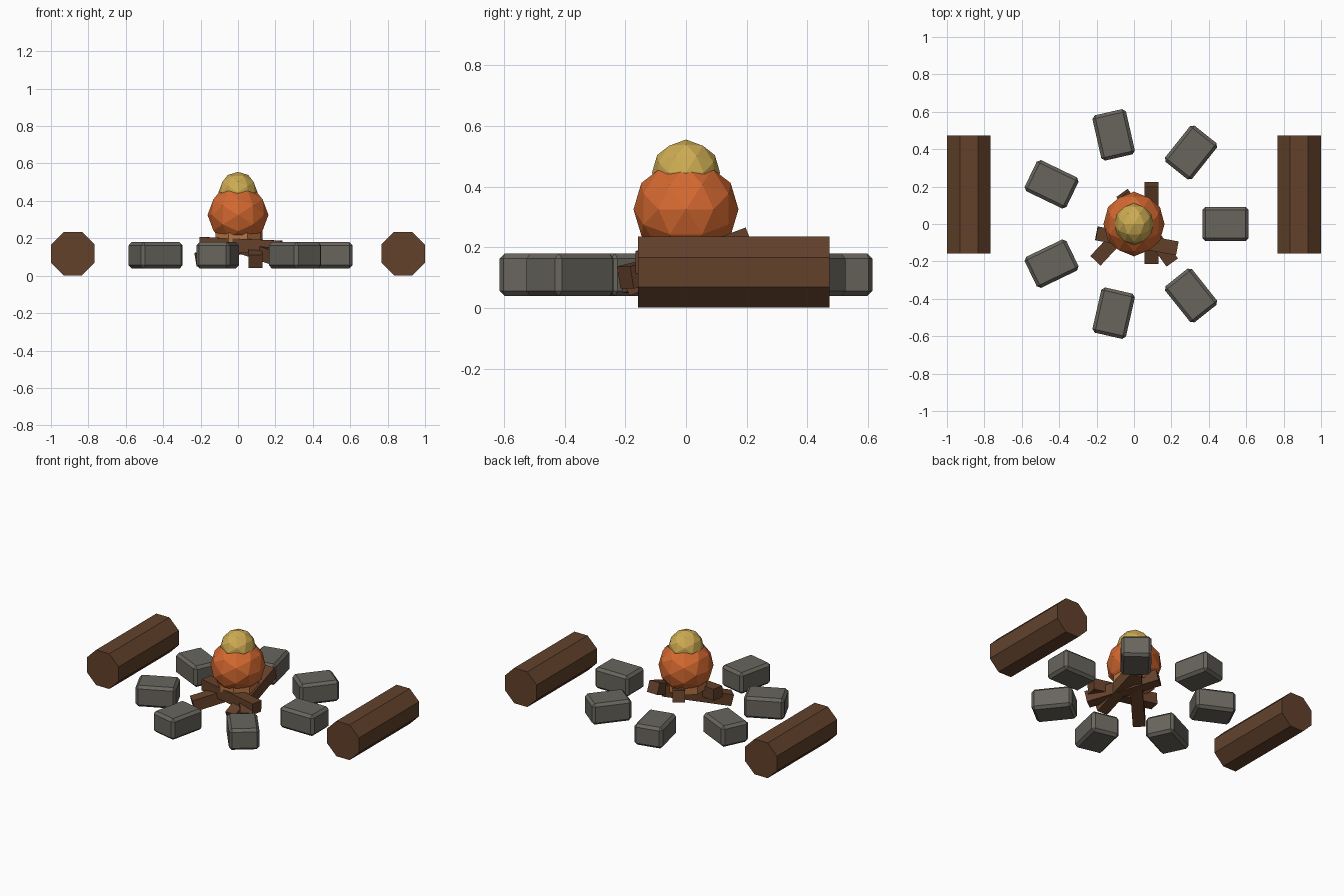
import bpy, bmesh, math
from mathutils import Vector, Matrix

if "Cube" in bpy.data.objects:
    bpy.data.objects.remove(bpy.data.objects["Cube"])


def material(name, rgb):
    m = bpy.data.materials.new(name)
    m.diffuse_color = (*rgb, 1)
    m.use_nodes = True
    m.node_tree.nodes["Principled BSDF"].inputs["Base Color"].default_value = m.diffuse_color
    return m


BARK = material("bark", (0.122, 0.053, 0.024))
WOOD = material("split_wood", (0.125, 0.052, 0.023))
EMBER = material("ember", (0.50, 0.18, 0.055))
STONE = material("stone", (0.14, 0.13, 0.11))
FLAME = material("flame_orange", (0.66, 0.14, 0.03))
TIP = material("flame_yellow", (0.61, 0.41, 0.085))


def finish(name, bm, mat, matrix=Matrix()):
    me = bpy.data.meshes.new(name)
    bm.transform(matrix)
    bm.to_mesh(me)
    bm.free()
    me.materials.append(mat)
    ob = bpy.data.objects.new(name, me)
    bpy.context.collection.objects.link(ob)
    return ob


def box(name, size, mat, matrix, bevel=0):
    bm = bmesh.new()
    bmesh.ops.create_cube(bm, size=1)
    bmesh.ops.scale(bm, vec=size, verts=bm.verts)
    if bevel:
        bmesh.ops.bevel(bm, geom=bm.edges[:], offset=bevel, segments=1,
                        affect='EDGES', profile=0.5)
    return finish(name, bm, mat, matrix)


def prism(name, sides, apothem, depth, mat, matrix):
    bm = bmesh.new()
    r = apothem / math.cos(math.pi / sides)
    bmesh.ops.create_cone(bm, cap_ends=True, segments=sides,
                          radius1=r, radius2=r, depth=depth,
                          matrix=Matrix.Rotation(math.pi / sides, 4, 'Z'))
    return finish(name, bm, mat, matrix)


def stick(name, a, b, t=0.075):
    a, b = Vector(a), Vector(b)
    d = b - a
    rot = d.to_track_quat('Y', 'Z').to_matrix().to_4x4()
    return box(name, (t, d.length, t), WOOD,
               Matrix.Translation((a + b) / 2) @ rot)


def flame(name, center, radii, mat):
    # icosahedron aligned to the axes, split once and pushed onto a sphere
    p = (1 + 5 ** 0.5) / 2
    bm = bmesh.new()
    for s in (-1, 1):
        for t in (-p, p):
            for v in ((0, t, s), (s, 0, t), (t, s, 0)):
                bm.verts.new(Vector(v).normalized())
    bmesh.ops.convex_hull(bm, input=bm.verts[:])
    bmesh.ops.subdivide_edges(bm, edges=bm.edges[:], cuts=1, use_grid_fill=True)
    for v in bm.verts:
        v.co.normalize()
    bmesh.ops.recalc_face_normals(bm, faces=bm.faces[:])
    bmesh.ops.scale(bm, vec=radii, verts=bm.verts)
    return finish(name, bm, mat, Matrix.Translation(center))


# Sitting logs
for side, x in (("left", -0.883), ("right", 0.883)):
    prism(side + "_seat_log", 8, 0.117, 0.632, BARK,
          Matrix.Translation((x, 0.157, 0.118)) @ Matrix.Rotation(math.pi / 2, 4, 'X'))

# Ring of stones
for i in range(7):
    turn = Matrix.Rotation(math.tau * i / 7, 4, 'Z')
    box(f"stone_{i + 1}", (0.248, 0.184, 0.14), STONE,
        turn @ Matrix.Translation((0.489, 0, 0.109)), bevel=0.017)

# Crossed firewood
for i, (a, b) in enumerate((
        ((0.093, -0.20, 0.075), (0.093, 0.21, 0.23)),
        ((-0.20, -0.19, 0.085), (0.09, 0.12, 0.19)),
        ((0.20, -0.20, 0.10), (-0.06, 0.16, 0.19)),
        ((-0.20, -0.05, 0.17), (0.23, -0.13, 0.15)))):
    stick(f"firewood_{i + 1}", a, b)

# Ember bed and flame
prism("ember_bed", 8, 0.12, 0.055, EMBER, Matrix.Translation((0, 0, 0.207)))
flame("flame", (0, 0, 0.325), (0.163, 0.173, 0.165), FLAME)
flame("flame_tip", (0, 0, 0.446), (0.104, 0.112, 0.109), TIP)
